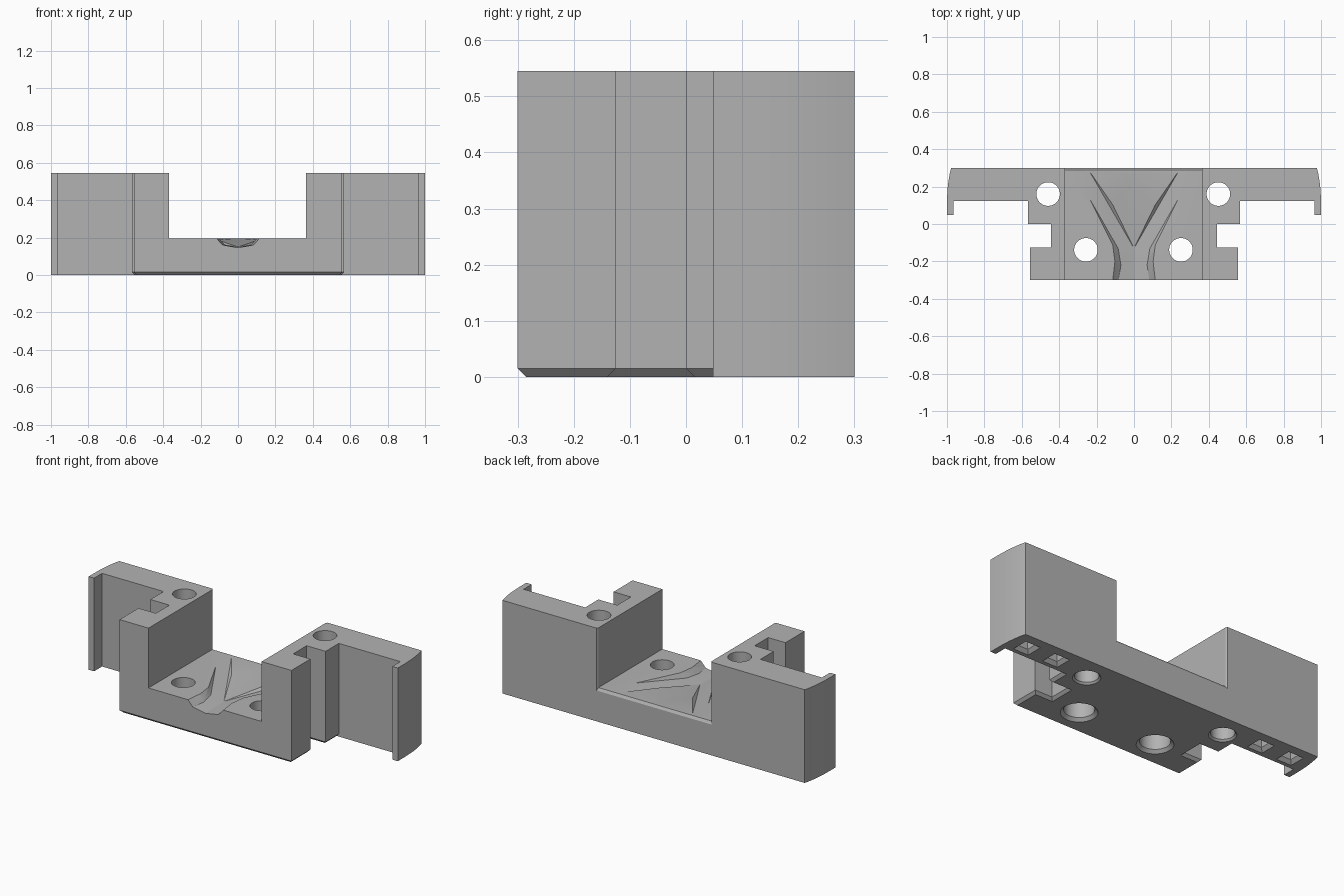
import bpy, bmesh, math

cube = bpy.data.objects.get("Cube")
if cube:
    bpy.data.objects.remove(cube, do_unlink=True)

HEIGHT, FLOOR, CHAMFER = 0.545, 0.195, 0.015

grey = bpy.data.materials.new("plain_grey")
grey.use_nodes = True
grey.diffuse_color = (0.45, 0.45, 0.45, 1)
grey.node_tree.nodes["Principled BSDF"].inputs["Base Color"].default_value = grey.diffuse_color


def finish(bm, name):
    bmesh.ops.recalc_face_normals(bm, faces=bm.faces)
    mesh = bpy.data.meshes.new(name)
    bm.to_mesh(mesh)
    bm.free()
    mesh.materials.append(grey)
    obj = bpy.data.objects.new(name, mesh)
    bpy.context.collection.objects.link(obj)
    return obj


def loft(name, rings):
    """Closed solid through rings of equal length."""
    bm = bmesh.new()
    rows = [[bm.verts.new(p) for p in ring] for ring in rings]
    for a, b in zip(rows, rows[1:]):
        for i in range(len(a)):
            j = (i + 1) % len(a)
            bm.faces.new((a[i], a[j], b[j], b[i]))
    bm.faces.new(rows[0])
    bm.faces.new(rows[-1])
    return finish(bm, name)


def bore(name, x, y, steps, sides=48, turn=0.0):
    """Hole cutter from (height, radius) steps."""
    angles = [turn + 2 * math.pi * i / sides for i in range(sides)]
    return loft(name, [[(x + r * math.cos(a), y + r * math.sin(a), z) for a in angles]
                       for z, r in steps])


# Body: mirrored plan outline, with the front bottom edges chamfered
wing = [(0.978, 0.3), (0.985, 0.27), (0.991, 0.235), (0.996, 0.195), (0.999, 0.15),
        (1.0, 0.1), (1.0, 0.048), (0.965, 0.048), (0.965, 0.122)]
block = [(0.567, 0.122), (0.567, 0), (0.444, 0), (0.444, -0.125), (0.556, -0.125), (0.556, -0.3)]
c = CHAMFER
shifts = [(-c, 0), (-c, c), (-c, c), (-c, -c), (-c, -c), (-c, c)]
inset = [(p[0] + s[0], p[1] + s[1]) for p, s in zip(block, shifts)]


def outline(half, z):
    return [(x, y, z) for x, y in half] + [(-x, y, z) for x, y in reversed(half)]


body = loft("bracket_body", [outline(wing + inset, 0), outline(wing + block, CHAMFER),
                             outline(wing + block, HEIGHT)])

# Slot through the middle, flaring slightly at the back edge
cutters = []


def slot_ring(y, grow, drop):
    w, m = 0.366 + grow, -0.003
    return [(m - w, y, FLOOR - drop), (m + w, y, FLOOR - drop), (m + w, y, 0.8), (m - w, y, 0.8)]


cutters.append(loft("slot_cutter", [slot_ring(-0.4, 0, 0), slot_ring(0.29, 0, 0),
                                    slot_ring(0.32, 0.015, 0.045)]))

# Screw holes and square blind pockets
for side in (-1, 1):
    cutters.append(bore("wing_hole_cutter", side * 0.455 - 0.004, 0.16,
                        [(-0.01, 0.083), (0.01, 0.063), (0.7, 0.063)]))
    cutters.append(bore("floor_hole_cutter", side * 0.254 - 0.003, -0.138,
                        [(-0.01, 0.107), (0.017, 0.08), (0.13, 0.08), (0.13, 0.063), (0.3, 0.063)]))
    for x in (0.685, 0.88):
        cutters.append(bore("square_pocket_cutter", side * x, 0.195,
                            [(-0.01, 0.082), (0.02, 0.045), (0.15, 0.045)], 4, math.pi / 4))

# Forked ramp channel sunk in the slot floor
points = {
    "mouth": (0, -0.32, 0.145), "mouth_low": (0.085, -0.32, 0.16), "mouth_rim": (0.117, -0.32, 0.196),
    "neck_low": (0.07, -0.22, 0.161), "neck_rim": (0.103, -0.2, 0.196),
    "bend_low": (0.085, -0.13, 0.165), "bend_rim": (0.115, -0.11, 0.196),
    "end": (0.24, 0.14, 0.196), "apex": (0, -0.13, 0.15), "tip": (0.24, 0.285, 0.196),
    "wall_low": (0.13, 0.095, 0.172), "wall_top": (0.112, 0.1, 0.188), "back": (0, 0.285, 0.196),
}
patches = ["mouth mouth_low neck_low", "mouth neck_low apex",
           "mouth_low mouth_rim neck_rim", "mouth_low neck_rim neck_low",
           "neck_low neck_rim bend_rim", "neck_low bend_rim bend_low", "bend_low bend_rim end",
           "apex neck_low bend_low", "apex bend_low wall_low", "wall_low bend_low end",
           "wall_low end tip", "wall_low tip wall_top", "apex wall_low wall_top",
           "apex wall_top back", "wall_top tip back"]
bm = bmesh.new()
for side in (-1, 1):
    v = {k: bm.verts.new((side * x, y, z)) for k, (x, y, z) in points.items()}
    for patch in patches:
        bm.faces.new([v[k] for k in patch.split()])
bmesh.ops.remove_doubles(bm, verts=bm.verts, dist=0.0001)
bmesh.ops.recalc_face_normals(bm, faces=bm.faces)
top = bmesh.ops.extrude_face_region(bm, geom=bm.faces[:], use_keep_orig=True)
for item in top["geom"]:
    if isinstance(item, bmesh.types.BMVert):
        item.co.z = 0.3
cutters.append(finish(bm, "channel_cutter"))

# Cut everything out of the body and drop the cutters
bpy.context.view_layer.objects.active = body
for cutter in cutters:
    mod = body.modifiers.new("cut", 'BOOLEAN')
    mod.operation, mod.solver, mod.object = 'DIFFERENCE', 'EXACT', cutter
    bpy.ops.object.modifier_apply(modifier=mod.name)
    bpy.data.objects.remove(cutter, do_unlink=True)

bpy.ops.object.select_all(action='DESELECT')
body.select_set(True)
bpy.ops.object.shade_smooth_by_angle(angle=math.radians(20))
